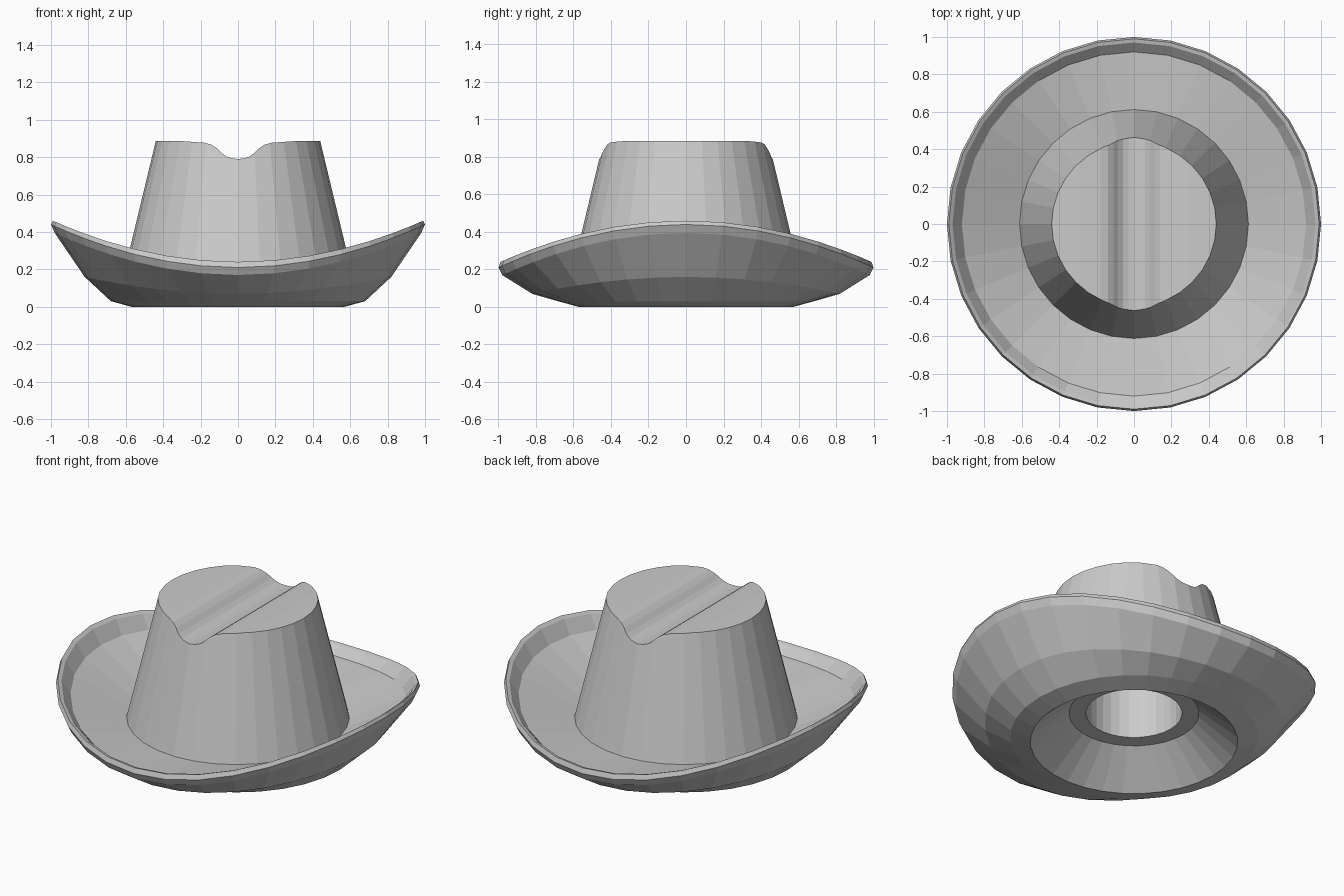
import bpy, bmesh
from math import cos, sin, pi

if "Cube" in bpy.data.objects:
    bpy.data.objects.remove(bpy.data.objects["Cube"])

SEGMENTS = 32


def add_object(name, bm):
    bmesh.ops.recalc_face_normals(bm, faces=bm.faces)
    mesh = bpy.data.meshes.new(name)
    bm.to_mesh(mesh)
    bm.free()
    obj = bpy.data.objects.new(name, mesh)
    bpy.context.collection.objects.link(obj)
    return obj


def saddle_lathe(name, profile):
    """Revolve (radius, z at front/back, z at sides); cap both ends."""
    bm = bmesh.new()
    rings = []
    for r, z_front, z_side in profile:
        ring = []
        for i in range(SEGMENTS):
            a = 2 * pi * i / SEGMENTS
            z = z_front + (z_side - z_front) * cos(a) ** 2
            ring.append(bm.verts.new((r * cos(a), r * sin(a), z)))
        rings.append(ring)
    for low, high in zip(rings, rings[1:]):
        for i in range(SEGMENTS):
            j = (i + 1) % SEGMENTS
            bm.faces.new((low[i], low[j], high[j], high[i]))
    bm.faces.new(rings[0])
    bm.faces.new(rings[-1])
    return add_object(name, bm)


# Hat body: crown lining, underside, turned-up brim, crown wall, flat top
hat = saddle_lathe("hat", [
    (0.26, 0.72, 0.72),
    (0.264, 0.18, 0.18),
    (0.357, 0.18, 0.18),
    (0.57, 0.0, 0.0),
    (0.68, 0.03, 0.03),
    (0.82, 0.07, 0.16),
    (0.98, 0.17, 0.395),
    (1.0, 0.21, 0.44),
    (0.99, 0.24, 0.46),
    (0.97, 0.235, 0.445),
    (0.92, 0.19, 0.36),
    (0.612, 0.165, 0.17),
    (0.44, 0.885, 0.885),
])

# Crease cutter: half section mirrored, extruded front to back
half = [(0.03, 0.793), (0.06, 0.802), (0.085, 0.82), (0.11, 0.845),
        (0.14, 0.866), (0.18, 0.877), (0.25, 0.882), (0.3, 0.8855), (0.3, 1.1)]
section = [(-x, z) for x, z in reversed(half)] + [(0, 0.79)] + half
bm = bmesh.new()
face = bm.faces.new([bm.verts.new((x, -0.8, z)) for x, z in section])
ext = bmesh.ops.extrude_face_region(bm, geom=[face])["geom"]
bmesh.ops.translate(bm, vec=(0, 1.6, 0),
                    verts=[v for v in ext if isinstance(v, bmesh.types.BMVert)])
cutter = add_object("crease_cutter", bm)
cutter.hide_render = True
cutter.hide_set(True)

# Lengthwise crease in the crown
crease = hat.modifiers.new("crease", 'BOOLEAN')
crease.operation = 'DIFFERENCE'
crease.solver = 'EXACT'
crease.object = cutter
